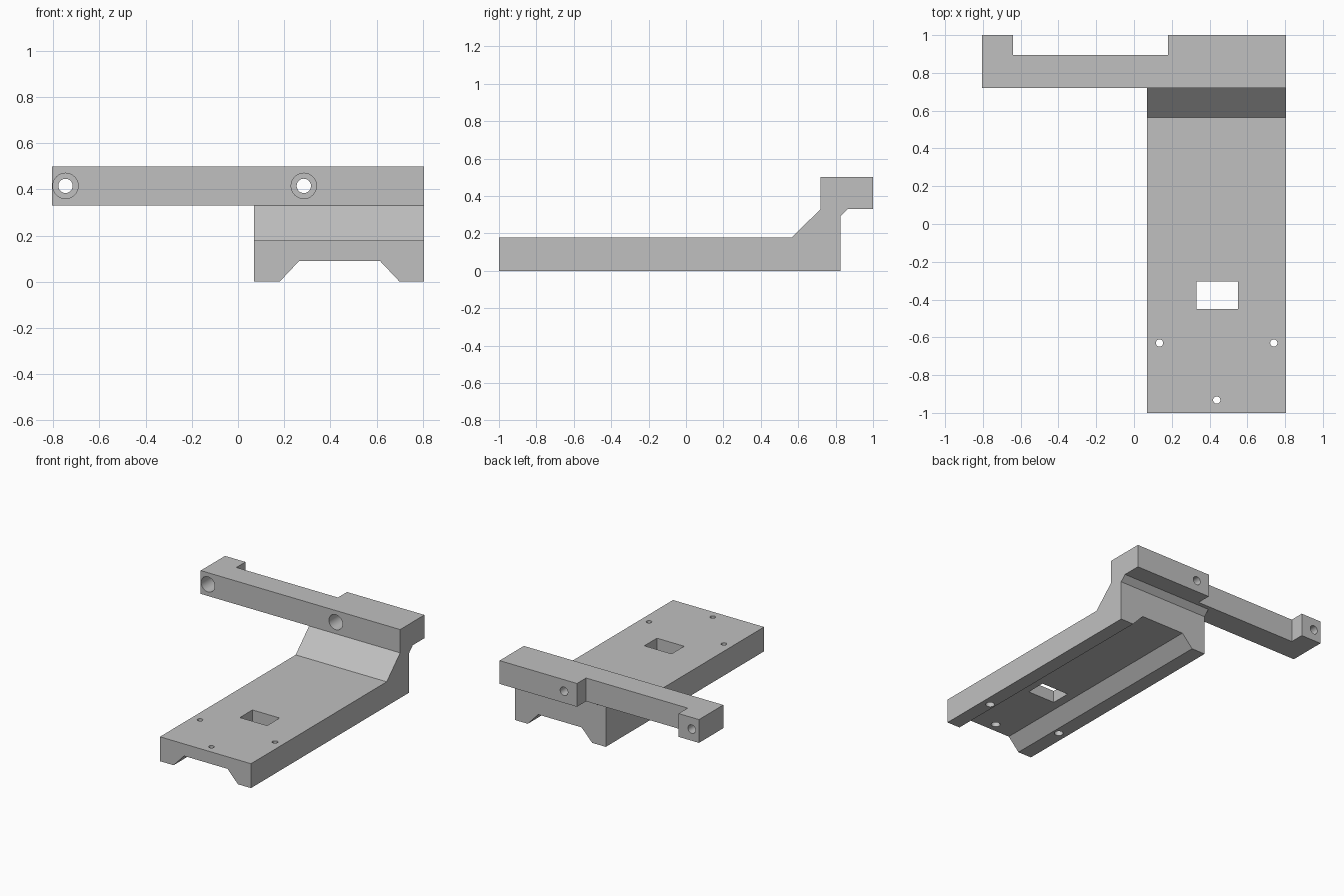
import bpy, bmesh, math
from mathutils import Matrix, Vector

if "Cube" in bpy.data.objects:
    bpy.data.objects.remove(bpy.data.objects["Cube"], do_unlink=True)

grey = bpy.data.materials.new("plain_grey")
grey.use_nodes = True
colour = (0.53, 0.53, 0.53, 1)
grey.diffuse_color = colour
grey.node_tree.nodes["Principled BSDF"].inputs["Base Color"].default_value = colour


def finish(bm, name):
    bmesh.ops.recalc_face_normals(bm, faces=bm.faces)
    mesh = bpy.data.meshes.new(name)
    bm.to_mesh(mesh)
    bm.free()
    obj = bpy.data.objects.new(name, mesh)
    bpy.context.collection.objects.link(obj)
    mesh.materials.append(grey)
    return obj


def prism(name, profile, axis, low, high):
    """Extrude a 2D profile along an axis; the profile uses the other two axes in order."""
    bm = bmesh.new()
    verts = []
    for p in profile:
        co = list(p)
        co.insert("xyz".index(axis), low)
        verts.append(bm.verts.new(co))
    face = bm.faces.new(verts)
    grown = bmesh.ops.extrude_face_region(bm, geom=[face])["geom"]
    shift = Vector([high - low if a == axis else 0 for a in "xyz"])
    bmesh.ops.translate(bm, vec=shift, verts=[v for v in grown if isinstance(v, bmesh.types.BMVert)])
    return finish(bm, name)


def cylinder(name, centre, radius, length, axis):
    bm = bmesh.new()
    turn = Matrix.Rotation(math.pi / 2, 4, "X") if axis == "y" else Matrix()
    bmesh.ops.create_cone(bm, cap_ends=True, segments=32, radius1=radius, radius2=radius,
                          depth=length, matrix=Matrix.Translation(centre) @ turn)
    return finish(bm, name)


def combine(target, tool, operation):
    mod = target.modifiers.new(operation.lower(), "BOOLEAN")
    mod.operation = operation
    mod.solver = "EXACT"
    mod.object = tool
    tool.hide_render = True
    bpy.context.view_layer.objects.active = target
    bpy.ops.object.modifier_apply(modifier=mod.name)
    bpy.data.objects.remove(tool, do_unlink=True)


LEFT, RIGHT, TOP = 0.07, 0.805, 0.5

# Base plate with its raised, sloping neck
bracket = prism("mounting_bracket",
                [(-1, 0), (0.825, 0), (0.825, 0.29), (0.865, 0.33), (0.865, 0.4),
                 (0.72, 0.4), (0.72, 0.33), (0.565, 0.178), (-1, 0.178)], "x", LEFT, RIGHT)

# Channel along the underside
channel = prism("channel_cutter", [(0.09, -0.09), (0.18, 0), (0.265, 0.09),
                                   (0.615, 0.09), (0.7, 0), (0.79, -0.09)], "y", -1.2, 1.2)
combine(bracket, channel, "DIFFERENCE")

# Cross arm with two thicker mounting pads
arm = prism("cross_arm", [(-RIGHT, 0.72), (RIGHT, 0.72), (RIGHT, 1), (0.18, 1),
                          (0.18, 0.895), (-0.64, 0.895), (-0.64, 1), (-RIGHT, 1)],
            "z", 0.33, TOP)
combine(bracket, arm, "UNION")

# Rectangular slot through the plate
slot = prism("slot_cutter", [(0.33, -0.45), (0.55, -0.45), (0.55, -0.305), (0.33, -0.305)],
             "z", -0.1, 0.3)
combine(bracket, slot, "DIFFERENCE")

# Counterbored holes through the arm pads
for x in (-0.747, 0.285):
    combine(bracket, cylinder("bore", (x, 0.86, 0.415), 0.031, 0.6, "y"), "DIFFERENCE")
    combine(bracket, cylinder("counterbore", (x, 0.78, 0.415), 0.055, 0.24, "y"), "DIFFERENCE")

# Screw holes in the plate, widened from below
for x, y in ((0.135, -0.63), (0.74, -0.63), (0.438, -0.932)):
    combine(bracket, cylinder("screw_hole", (x, y, 0.1), 0.019, 0.4, "z"), "DIFFERENCE")
    combine(bracket, cylinder("screw_recess", (x, y, 0.03), 0.03, 0.2, "z"), "DIFFERENCE")

bpy.ops.object.select_all(action="DESELECT")
bracket.select_set(True)
bpy.context.view_layer.objects.active = bracket
bpy.ops.object.shade_smooth_by_angle(angle=math.radians(30))
